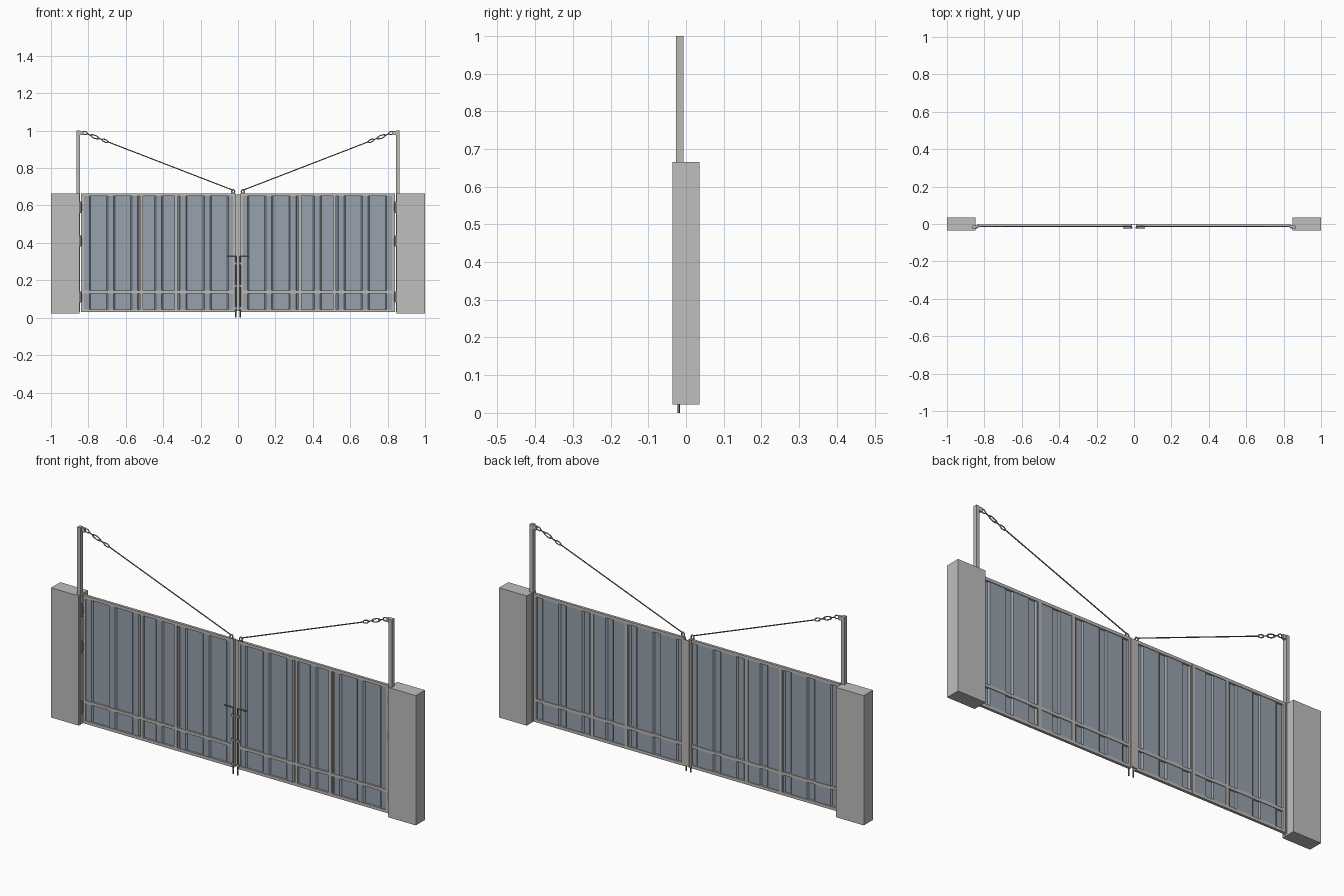
import bpy, bmesh, math
from mathutils import Vector

if "Cube" in bpy.data.objects:
    bpy.data.objects.remove(bpy.data.objects["Cube"])


def material(name, rgb):
    m = bpy.data.materials.new(name)
    m.diffuse_color = (*rgb, 1)
    m.use_nodes = True
    m.node_tree.nodes["Principled BSDF"].inputs["Base Color"].default_value = m.diffuse_color
    return m


CONCRETE = material("concrete grey", (0.52, 0.52, 0.52))
FRAME = material("frame grey", (0.50, 0.49, 0.47))
SHEET = material("sheet blue grey", (0.31, 0.36, 0.42))
STEEL = material("dark steel", (0.17, 0.17, 0.17))
GALV = material("galvanised steel", (0.42, 0.42, 0.40))


def finish(name, bm, mat):
    bmesh.ops.recalc_face_normals(bm, faces=bm.faces)
    me = bpy.data.meshes.new(name)
    bm.to_mesh(me)
    bm.free()
    me.materials.append(mat)
    ob = bpy.data.objects.new(name, me)
    bpy.context.collection.objects.link(ob)
    return ob


def box(name, x0, x1, y0, y1, z0, z1, mat):
    bm = bmesh.new()
    bmesh.ops.create_cube(bm, size=1)
    for v in bm.verts:
        v.co = Vector(((x0 + x1) / 2 + v.co.x * abs(x1 - x0),
                       (y0 + y1) / 2 + v.co.y * abs(y1 - y0),
                       (z0 + z1) / 2 + v.co.z * abs(z1 - z0)))
    return finish(name, bm, mat)


def rod(name, a, b, r, mat, sides=10):
    a, b = Vector(a), Vector(b)
    bm = bmesh.new()
    bmesh.ops.create_cone(bm, cap_ends=True, segments=sides, radius1=r, radius2=r, depth=(b - a).length)
    rot = (b - a).to_track_quat('Z', 'Y')
    for v in bm.verts:
        v.co = rot @ v.co + (a + b) / 2
    for f in bm.faces:
        f.smooth = len(f.verts) == 4
    return finish(name, bm, mat)


def link(name, centre, along, half_len, half_wid, r, mat):
    """Closed oval ring in the xz plane, stretched along a direction."""
    u = Vector(along).normalized()
    w = Vector((-u.z, 0, u.x))
    n, m = 20, 6
    bm = bmesh.new()
    rings = []
    for i in range(n):
        t = 2 * math.pi * i / n
        out = u * math.cos(t) + w * math.sin(t)
        c = Vector(centre) + u * half_len * math.cos(t) + w * half_wid * math.sin(t)
        rings.append([bm.verts.new(c + out * r * math.cos(p) + Vector((0, r * math.sin(p), 0)))
                      for p in (2 * math.pi * j / m for j in range(m))])
    for i in range(n):
        for j in range(m):
            f = bm.faces.new((rings[i][j], rings[(i + 1) % n][j],
                              rings[(i + 1) % n][(j + 1) % m], rings[i][(j + 1) % m]))
            f.smooth = True
    return finish(name, bm, mat)


def ribbed_sheet(name, s):
    """Trapezoidal sheet: a raised rib every 0.129."""
    base, crest = -0.007, -0.0135
    pts = [(-0.83, base)]
    for i in range(7):
        c = -0.81 + 0.129 * i
        for dx, y in ((-0.022, base), (-0.015, crest), (0.015, crest), (0.022, base)):
            if -0.83 < c + dx < -0.012:
                pts.append((c + dx, y))
    pts.append((-0.012, pts[-1][1]))
    bm = bmesh.new()
    lo = [bm.verts.new((-s * x, y, 0.035)) for x, y in pts]
    hi = [bm.verts.new((-s * x, y, 0.66)) for x, y in pts]
    for i in range(len(pts) - 1):
        bm.faces.new((lo[i], lo[i + 1], hi[i + 1], hi[i]))
    ob = finish(name, bm, SHEET)
    mod = ob.modifiers.new("thickness", 'SOLIDIFY')
    mod.thickness = 0.001
    mod.offset = 0


F0, F1 = -0.017, -0.003   # frame depth range
for s, side in ((-1, "left"), (1, "right")):
    # pillar and mast
    box(side + "_pillar", s * 0.848, s * 1.0, -0.036, 0.036, 0.022, 0.665, CONCRETE)
    box(side + "_mast", s * 0.845, s * 0.863, -0.027, -0.007, 0.03, 1.0, FRAME)

    # leaf frame
    for n, x in (("outer", 0.831), ("outer_mid", 0.516), ("inner_mid", 0.331), ("meeting", 0.019)):
        box(f"{side}_{n}_stile", s * (x - 0.0075), s * (x + 0.0075), F0, F1, 0.03, 0.665, FRAME)
    for n, z in (("bottom", 0.0375), ("middle", 0.138), ("top", 0.6575)):
        box(f"{side}_{n}_rail", s * 0.0115, s * 0.8385, F0 + 0.0004, F1 - 0.0004, z - 0.0075, z + 0.0075, FRAME)
    ribbed_sheet(side + "_sheet", s)

    # hinges
    for i, z in enumerate((0.59, 0.41, 0.11)):
        rod(f"{side}_hinge_{i}", (s * 0.842, -0.02, z - 0.03), (s * 0.842, -0.02, z + 0.03), 0.0055, STEEL)
        box(f"{side}_hinge_plate_{i}", s * 0.832, s * 0.85, -0.019, -0.012, z - 0.02, z + 0.02, STEEL)

    # drop bolt with handle and guides
    rod(side + "_drop_bolt", (s * 0.012, -0.0195, 0), (s * 0.012, -0.0195, 0.33), 0.003, STEEL)
    rod(side + "_bolt_handle", (s * 0.012, -0.0205, 0.33), (s * 0.06, -0.0205, 0.33), 0.0025, STEEL)
    for i, z in enumerate((0.05, 0.17, 0.29)):
        box(f"{side}_bolt_guide_{i}", s * 0.008, s * 0.021, -0.0235, -0.016, z - 0.006, z + 0.006, GALV)

    # stay cable, turnbuckle and end rings
    y = -0.014
    top, low = Vector((s * 0.825, y, 0.99)), Vector((s * 0.027, y, 0.682))
    d = (low - top).normalized()
    at = lambda t: top + d * t
    box(side + "_mast_bracket", s * 0.828, s * 0.848, -0.02, -0.008, 0.978, 0.998, FRAME)
    link(side + "_top_ring", at(0.008), d, 0.012, 0.008, 0.003, GALV)
    rod(side + "_upper_screw", at(0.018), at(0.048), 0.003, STEEL)
    link(side + "_turnbuckle", at(0.063), d, 0.024, 0.008, 0.003, GALV)
    rod(side + "_lower_screw", at(0.078), at(0.11), 0.003, STEEL)
    link(side + "_lower_ring", at(0.122), d, 0.016, 0.007, 0.003, GALV)
    rod(side + "_cable", at(0.135), low, 0.0028, STEEL, 8)
    link(side + "_leaf_ring", (s * 0.026, y, 0.675), (0, 0, 1), 0.010, 0.008, 0.0035, GALV)

# cover strip over the meeting edges
box("cover_strip", -0.0165, 0.0165, -0.0035, 0.001, 0.035, 0.66, FRAME)
